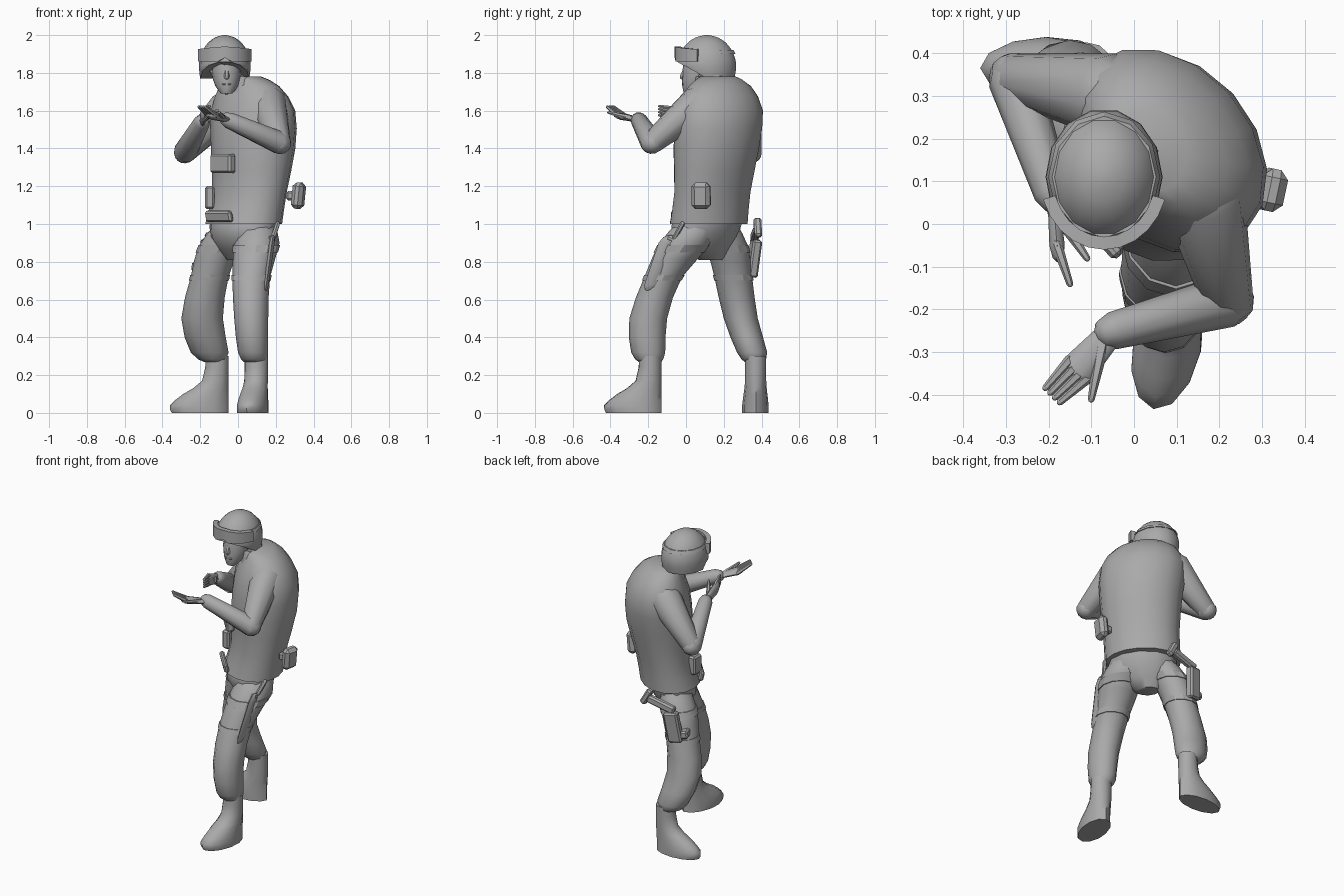
import bpy, bmesh
from math import sin, cos, pi, radians
from mathutils import Vector, Euler

default = bpy.data.objects.get("Cube")
if default:
    bpy.data.objects.remove(default, do_unlink=True)

# One plain grey for the whole figure
shade = (.4, .4, .4, 1)
grey = bpy.data.materials.new("plain_grey")
grey.use_nodes = True
grey.diffuse_color = shade
grey.node_tree.nodes["Principled BSDF"].inputs["Base Color"].default_value = shade


def finish(name, bm, angle=45):
    """Turn a bmesh into a smooth shaded object."""
    bmesh.ops.recalc_face_normals(bm, faces=bm.faces)
    mesh = bpy.data.meshes.new(name)
    bm.to_mesh(mesh)
    bm.free()
    mesh.materials.append(grey)
    obj = bpy.data.objects.new(name, mesh)
    bpy.context.collection.objects.link(obj)
    bpy.ops.object.select_all(action='DESELECT')
    obj.select_set(True)
    bpy.context.view_layer.objects.active = obj
    bpy.ops.object.shade_smooth_by_angle(angle=radians(angle))
    return obj


def skin(name, loops, angle=45):
    """Bridge a list of point loops and close both ends."""
    bm = bmesh.new()
    rows = [[bm.verts.new(point) for point in loop] for loop in loops]
    count = len(rows[0])
    for low, high in zip(rows, rows[1:]):
        for j in range(count):
            k = (j + 1) % count
            bm.faces.new((low[j], low[k], high[k], high[j]))
    bm.faces.new(rows[0][::-1])
    bm.faces.new(rows[-1])
    return finish(name, bm, angle)


def refine(rings):
    """Insert one smoothly interpolated ring between each pair."""
    padded = [rings[0], *rings, rings[-1]]
    result = []
    for before, start, end, after in zip(padded, padded[1:], padded[2:], padded[3:]):
        middle = [(9 * (s + e) - b - a) / 16
                  for b, s, e, a in zip(before, start, end, after)]
        result += [start, middle]
    return result + [rings[-1]]


def stack(name, rings, yaw=0, sides=12, lift=0, angle=45):
    """Level ellipses (x, y, z, half length, half width), lower edge lifted in front."""
    turn = radians(yaw)
    loops = []
    for x, y, z, length, width in refine(rings):
        loop = []
        for j in range(sides):
            t = 2 * pi * j / sides
            u, v = length * cos(t), width * sin(t)
            floor = rings[0][2] + lift * max(0, -sin(t))
            loop.append((x + u * cos(turn) - v * sin(turn),
                         y + u * sin(turn) + v * cos(turn), max(z, floor)))
        loops.append(loop)
    return skin(name, loops, angle)


def limb(name, start, end, start_radius, end_radius, flat=1, across=None, sides=10):
    """Tapered rod with rounded ends, optionally flattened."""
    start, end = Vector(start), Vector(end)
    along = (end - start).normalized()
    side = (across or along.cross(Vector((0, 0, 1)))).normalized()
    up = side.cross(along).normalized() * flat
    loops = []
    for centre, radius, angles in ((start, start_radius, (-75, -45, 0)),
                                   (end, end_radius, (0, 45, 75))):
        for angle in angles:
            middle = centre + along * radius * sin(radians(angle))
            reach = radius * cos(radians(angle))
            loops.append([middle + reach * (side * cos(2 * pi * j / sides)
                                            + up * sin(2 * pi * j / sides))
                          for j in range(sides)])
    return skin(name, loops)


def box(name, place, size, turn=(0, 0, 0), soft=.01):
    bm = bmesh.new()
    bmesh.ops.create_cube(bm, size=1)
    bmesh.ops.scale(bm, vec=size, verts=bm.verts)
    bmesh.ops.bevel(bm, geom=bm.edges[:], offset=soft, segments=1, affect='EDGES')
    obj = finish(name, bm, 30)
    obj.location = place
    obj.rotation_euler = Euler([radians(degrees) for degrees in turn])
    return obj


def strap(name, rings, bottom, height):
    """A band that follows a stacked part at one height."""
    def cut(level):
        fine = refine(rings)
        for low, high in zip(fine, fine[1:]):
            if low[2] <= level <= high[2]:
                f = (level - low[2]) / (high[2] - low[2])
                x, y, z, length, width = [p + (q - p) * f for p, q in zip(low, high)]
                return x, y, z, length * 1.05, width * 1.05
    stack(name, [cut(bottom), cut(bottom + height)], angle=30)


# Jacket and hips, turned towards the right
body_yaw = -48
stack("jacket", [(.03, .12, 1, .23, .18), (.06, .14, 1.17, .23, .17),
                 (.08, .16, 1.4, .25, .2), (.08, .18, 1.6, .26, .19),
                 (.06, .18, 1.73, .19, .13), (.03, .17, 1.78, .1, .09)], body_yaw, 16)
stack("hips", [(0, .13, .81, .07, .05), (.02, .1, .93, .2, .14),
               (.03, .12, 1.04, .2, .15)], body_yaw)
stack("collar", [(.02, .15, 1.7, .12, .1), (-.01, .13, 1.78, .08, .08)], body_yaw)

# Trouser legs with thigh straps
legs = {
    "left": [(.09, -.19, .27, .06, .06), (.08, -.2, .32, .08, .09), (.07, -.2, .5, .09, .1),
             (.07, -.12, .72, .1, .1), (.1, 0, .9, .12, .14), (.1, .05, 1, .09, .1)],
    "right": [(-.13, .36, .27, .05, .05), (-.15, .35, .32, .1, .08), (-.19, .29, .5, .11, .09),
              (-.15, .25, .72, .1, .1), (-.1, .22, .88, .11, .11), (-.04, .18, 1, .08, .09)]}
for side, rings in legs.items():
    stack(f"{side}_leg", rings)
    strap(f"{side}_upper_thigh_strap", rings, .85, .04)
    strap(f"{side}_lower_thigh_strap", rings, .7, .03)


def boot(name, heel, yaw, width):
    """Long sole that shortens upwards to the ankle shaft, heel kept in line."""
    toe = Vector((cos(radians(yaw)), sin(radians(yaw))))
    rings = []
    for z, length, spread in ((0, .3, 1), (.04, .31, 1), (.1, .24, .9),
                              (.17, .14, .8), (.3, .12, .8)):
        x, y = Vector(heel) + toe * length / 2
        rings.append((x, y, z, length / 2, width * spread))
    stack(name, rings, yaw)


boot("left_boot", (.11, -.13), -102, .08)
boot("right_boot", (-.05, .37), 181, .07)


def arm(side, shoulder, elbow, wrist):
    limb(f"{side}_upper_arm", shoulder, elbow, .1, .06)
    limb(f"{side}_forearm", elbow, wrist, .062, .044)


def hand(side, wrist, knuckles, tip, thumb, fan):
    """Flat palm, four fingers spread along the fan direction, and a thumb."""
    wrist, knuckles, tip, fan = map(Vector, (wrist, knuckles, tip, fan))
    limb(f"{side}_palm", wrist, knuckles, .03, .042, .45, fan)
    for i in range(4):
        spread = fan * (i - 1.5) * .02
        limb(f"{side}_finger_{i}", knuckles + spread, tip + spread * .8, .013, .008, sides=6)
    limb(f"{side}_thumb", wrist.lerp(knuckles, .3), thumb, .018, .008, sides=6)


# Sleeves and hands
left_wrist, right_wrist = (-.05, -.25, 1.55), (-.19, .07, 1.54)
arm("left", (.16, .07, 1.64), (.22, -.18, 1.43), left_wrist)
arm("right", (-.06, .3, 1.61), (-.28, .34, 1.38), right_wrist)
hand("left", left_wrist, (-.13, -.34, 1.57), (-.19, -.4, 1.62), (-.1, -.41, 1.59), (.7, -.7, 0))
hand("right", right_wrist, (-.18, -.05, 1.58), (-.15, -.14, 1.6), (-.11, -.08, 1.6), (0, 0, 1))

# Head, bent forward over the collar
chin = (-.06, .02, 1.69)
limb("neck", (.02, .17, 1.7), (-.05, .11, 1.85), .07, .07)
stack("face", [(*chin, .03, .03), (-.06, .05, 1.73, .06, .07),
               (-.06, .08, 1.8, .08, .1), (-.06, .1, 1.87, .08, .11)])
limb("nose", (-.06, 0, 1.83), (-.06, -.02, 1.78), .01, .015, sides=6)
box("mouth", (-.06, -.01, 1.74), (.05, .02, .01), soft=.004)

# Domed helmet with an open brow, goggle strap and chin straps
crown = (-.07, .11)
helmet = [(*crown, 1.77, .13, .15)]
for step in range(6):
    t = radians(17 * step)
    helmet.append((*crown, 1.83 + .17 * sin(t), .137 * cos(t), .16 * cos(t)))
stack("helmet", helmet, sides=14, lift=.09)
strap("goggle_strap", helmet, 1.9, .02)
for side, x in (("left", .03), ("right", -.15)):
    limb(f"{side}_chin_strap", (x, .08, 1.82), chin, .008, .008, sides=6)


def goggles(name, steps=10):
    """Arc round the brow, tapering to the sides, notched at the nose."""
    loops = []
    for i in range(steps + 1):
        t = pi * (1.1 + .8 * i / steps)
        low = 1.88 if i == steps // 2 else 1.86
        high = 1.94 - abs(i / steps - .5) * .03
        loops.append([(crown[0] + (.12 + out) * cos(t), crown[1] + (.14 + out) * sin(t), z)
                      for out, z in ((0, low), (.03, low), (.03, high), (0, high))])
    skin(name, loops, 35)


goggles("goggles")

# Pouches on the jacket
box("left_belt_pouch", (.32, .08, 1.15), (.06, .1, .14), (0, 6, -12), .02)
box("left_pouch_tab", (.28, .08, 1.15), (.05, .05, .05))
box("right_magazine_pouch", (-.15, .12, 1.14), (.05, .08, .12))
box("chest_pouch", (-.08, .02, 1.32), (.16, .05, .1), (0, 0, body_yaw))
box("front_hem_flap", (-.1, 0, 1.04), (.2, .03, .06), (12, 0, body_yaw))

# Knife in its sheath on the left thigh
fore = Vector((0, 1, 0))
limb("knife_sheath", (.15, -.18, .68), (.18, -.1, .9), .04, .045, .35, fore, 6)
limb("knife_handle", (.18, -.07, .91), (.21, -.02, 1), .013, .013, sides=6)
box("knife_guard", (.18, -.06, .91), (.03, .09, .02), (-25, 0, 0), .004)

# Holster and pistol behind the right thigh
box("holster", (-.16, .36, .82), (.09, .05, .2), (-6, 8, 12))
box("holster_plate", (-.19, .31, .77), (.09, .1, .05), (0, 8, 20))
box("pistol_slide", (-.08, .37, .95), (.19, .04, .05), (0, -14, 6))
box("pistol_grip", (.02, .38, .98), (.04, .04, .11), (0, -30, 6))
